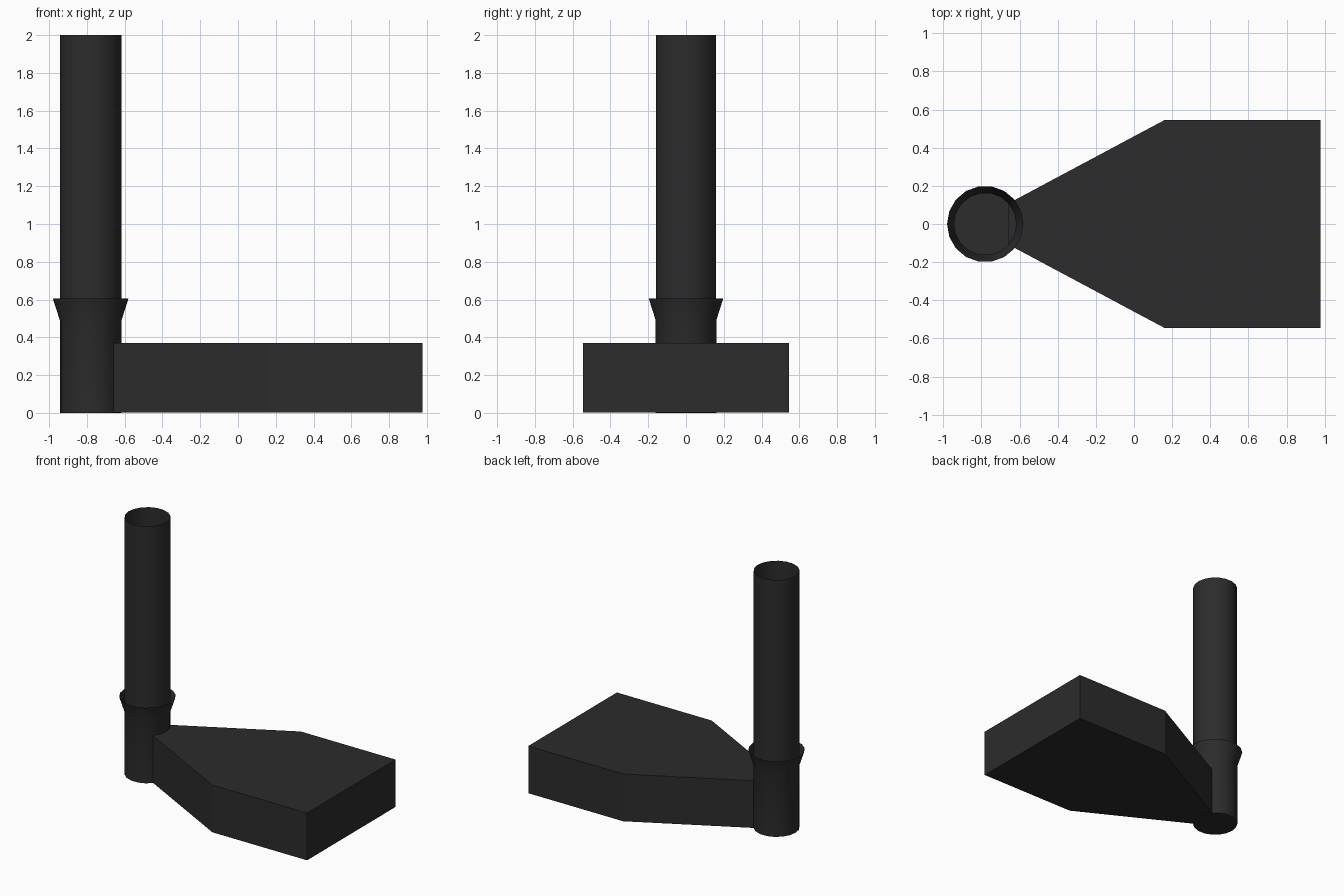
import bpy, bmesh, math

if "Cube" in bpy.data.objects:
    bpy.data.objects.remove(bpy.data.objects["Cube"])

mat = bpy.data.materials.new("black_metal")
mat.diffuse_color = (0.025, 0.025, 0.025, 1)
mat.use_nodes = True
mat.node_tree.nodes["Principled BSDF"].inputs["Base Color"].default_value = mat.diffuse_color
SIDES = 18


def finish(name, bm, smooth):
    bmesh.ops.recalc_face_normals(bm, faces=bm.faces)
    me = bpy.data.meshes.new(name)
    bm.to_mesh(me)
    bm.free()
    me.materials.append(mat)
    ob = bpy.data.objects.new(name, me)
    bpy.context.collection.objects.link(ob)
    if smooth:
        bpy.ops.object.select_all(action='DESELECT')
        bpy.context.view_layer.objects.active = ob
        ob.select_set(True)
        bpy.ops.object.shade_smooth_by_angle(angle=math.radians(30))
    return ob


def tube(name, profile, x, cap_bottom=False):
    """Open tube through (radius, z) rings, optionally closed at the bottom."""
    bm = bmesh.new()
    angles = [2 * math.pi * i / SIDES for i in range(SIDES)]
    rings = [[bm.verts.new((x + r * math.cos(a), r * math.sin(a), z)) for a in angles]
             for r, z in profile]
    for lo, hi in zip(rings, rings[1:]):
        for i in range(SIDES):
            j = (i + 1) % SIDES
            bm.faces.new((lo[i], lo[j], hi[j], hi[i]))
    if cap_bottom:
        bm.faces.new(rings[0][::-1])
    return finish(name, bm, True)


# Lower socket with flared, open collar
tube("pipe_socket", [(0.163, 0), (0.163, 0.49), (0.2, 0.605)], -0.78, cap_bottom=True)

# Upright pipe standing in the collar, open at the top
tube("upright_pipe", [(0.162, 0.49), (0.162, 2.0)], -0.78)

# Flat nozzle body: half outline mirrored in y, then extruded up
half = [(-0.66, 0.107), (0.16, 0.545), (0.977, 0.545)]
outline = [(x, -y) for x, y in half] + half[::-1]
bm = bmesh.new()
base = bm.faces.new([bm.verts.new((x, y, 0.003)) for x, y in outline])
ext = bmesh.ops.extrude_face_region(bm, geom=[base], use_keep_orig=True)
top = [v for v in ext["geom"] if isinstance(v, bmesh.types.BMVert)]
bmesh.ops.translate(bm, verts=top, vec=(0, 0, 0.368))
finish("nozzle_body", bm, False)
